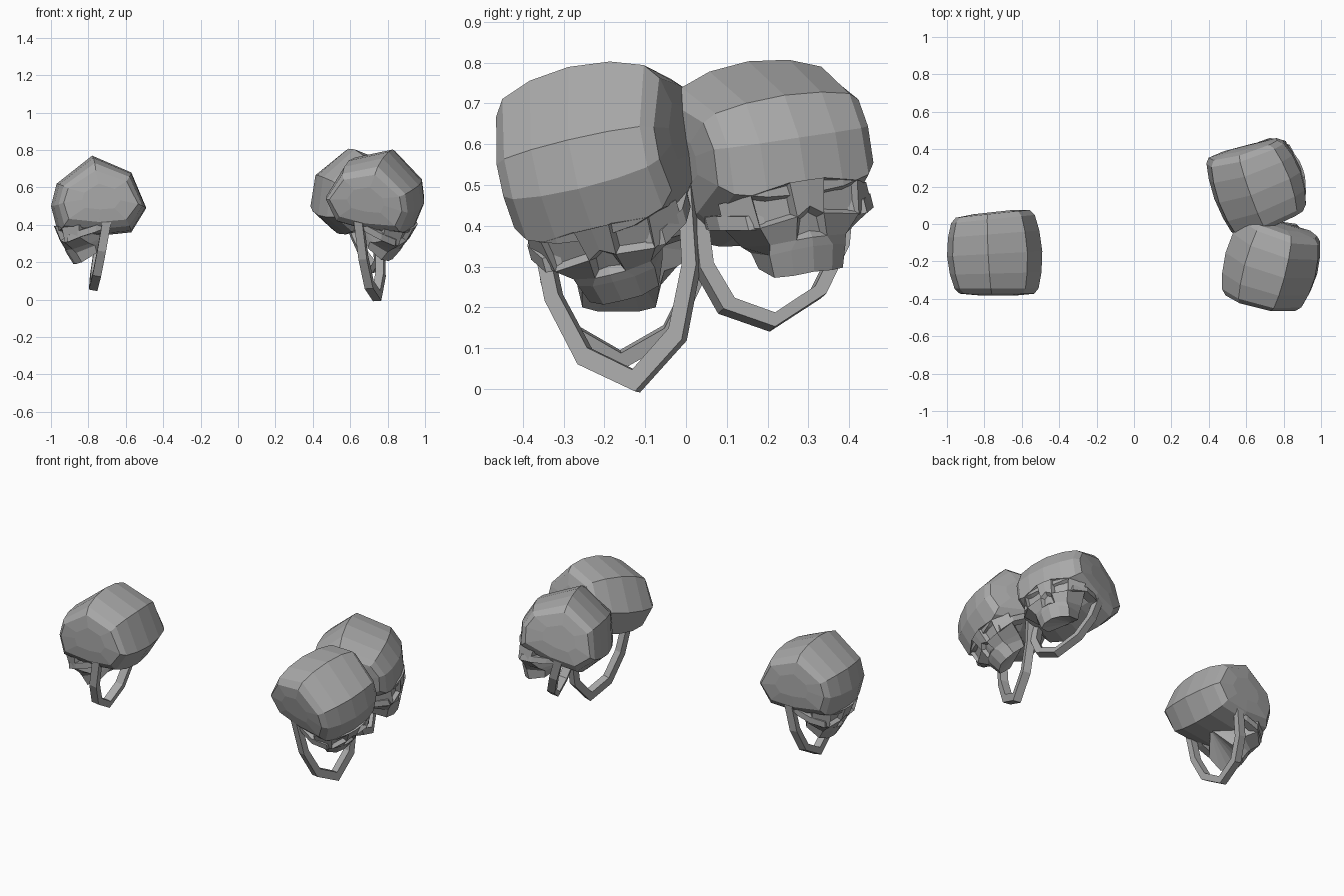
import bpy, bmesh
from math import radians
from mathutils import Matrix, Vector

cube = bpy.data.objects.get("Cube")
if cube:
    bpy.data.objects.remove(cube)

bone = bpy.data.materials.new("bone_grey")
bone.use_nodes = True
GREY = (0.4, 0.4, 0.4, 1)
bone.diffuse_color = GREY
bone.node_tree.nodes["Principled BSDF"].inputs["Base Color"].default_value = GREY


def finish(bm, name, pose):
    bmesh.ops.remove_doubles(bm, verts=bm.verts, dist=0.0005)
    bmesh.ops.recalc_face_normals(bm, faces=bm.faces)
    mesh = bpy.data.meshes.new(name)
    bm.to_mesh(mesh)
    bm.free()
    mesh.materials.append(bone)
    obj = bpy.data.objects.new(name, mesh)
    obj.matrix_world = pose
    bpy.context.scene.collection.objects.link(obj)


def loft(bm, rings):
    """Skin closed rings and cap both ends."""
    rings = [[bm.verts.new(p) for p in ring] for ring in rings]
    n = len(rings[0])
    for a, b in zip(rings, rings[1:]):
        for i in range(n):
            j = (i + 1) % n
            bm.faces.new((a[i], a[j], b[j], b[i]))
    bm.faces.new(rings[0])
    bm.faces.new(rings[-1])


# Local axes: +x forward, y across, z up
PROFILE = [(.21, .12), (.02, .27), (-.19, .18), (-.27, -.01),
           (-.19, -.14), (0, -.16), (.205, -.135), (.24, 0)]
# Across, length scale, height scale
SLICES = [(0, 1, 1), (.105, .96, .95), (.185, .88, .82), (.213, .78, .64),
          (.222, .4, .32)]


def cranium(name, pose):
    bm = bmesh.new()
    slices = [(-s, kf, ku) for s, kf, ku in SLICES[:0:-1]] + SLICES
    rings = []
    for s, kf, ku in slices:
        ring = []
        for f, u in PROFILE:
            x, z = -.02 + (f + .02) * kf, .05 + (u - .05) * ku
            ring.append((x, s * (1 - .25 * x), z))
        rings.append(ring)
    loft(bm, rings)
    finish(bm, name, pose)


# Half rows of the face from brow to teeth: (across, forward, up)
ROWS = [
    [(0, .225, -.105), (.045, .222, -.105), (.14, .19, -.115), (.195, .1, -.1)],
    [(0, .2, -.165), (.035, .19, -.185), (.13, .172, -.195), (.195, .1, -.165)],
    [(0, .165, -.235), (.04, .16, -.235), (.1, .13, -.23), (.14, .04, -.2)],
    [(0, .155, -.255), (.055, .145, -.255), (.1, .11, -.25), (.108, .01, -.21)],
    [(0, .12, -.31), (.05, .11, -.31), (.09, .08, -.3), (.095, 0, -.25)],
]


def face(name, pose):
    bm = bmesh.new()
    grid = []
    for row in ROWS:
        full = [(-s, f, u) for s, f, u in row[:0:-1]] + row
        grid.append([bm.verts.new((f, s, u)) for s, f, u in full])
    eyes, nose = [], []
    for r, (a, b) in enumerate(zip(grid, grid[1:])):
        for c in range(6):
            q = bm.faces.new((a[c], a[c + 1], b[c + 1], b[c]))
            if r == 0 and c in (1, 4):
                eyes.append(q)
            elif r == 1 and c in (2, 3):
                nose.append(q)
    # Close the back to a point inside the skull
    core = bm.verts.new((-.08, 0, -.14))
    rim = ([g[0] for g in grid] + grid[-1][1:] +
           [g[-1] for g in grid[-2::-1]] + grid[0][-2:0:-1])
    for i, v in enumerate(rim):
        bm.faces.new((v, rim[(i + 1) % len(rim)], core))
    bmesh.ops.recalc_face_normals(bm, faces=bm.faces)
    # Sunken eye sockets and nose opening
    for region, rimwidth, sink in ((eyes, .012, .025), (nose, .016, .022)):
        bmesh.ops.inset_region(bm, faces=region, thickness=rimwidth)
        inner = {v for q in region for v in q.verts}
        for v in inner:
            v.co += Vector((-.86, 0, .3)) * sink
    finish(bm, name, pose)


def cheek_arch(name, pose, side):
    bm = bmesh.new()
    path = [(.16, .15, -.175), (.09, .196, -.145), (.01, .196, -.12), (-.06, .18, -.09)]
    rings = []
    for x, y, z in path:
        rings.append([(x, side * (y + a), z + b) for a, b in
                      ((-.04, -.02), (.006, -.018), (.006, .018), (-.04, .02))])
    loft(bm, rings)
    finish(bm, name, pose)


# Angular hoop of the open lower jaw: (width share, drop share)
OUTER = [(1, 0), (.93, .45), (.64, .8), (0, 1)]
INNER = [(.84, 0), (.76, .43), (.5, .73), (0, .89)]


def lower_jaw(name, pose, chin):
    bm = bmesh.new()
    hinge = Vector((-.05, 0, -.07))
    drop = Vector(chin) - hinge
    depth = Vector((-drop.z, 0, drop.x)).normalized() * .023

    def mirrored(path):
        return path + [(-s, t) for s, t in path[-2::-1]]

    rings = []
    for (so, to), (si, ti) in zip(mirrored(OUTER), mirrored(INNER)):
        o = hinge + drop * to + Vector((0, so * .212, 0))
        i = hinge + drop * ti + Vector((0, si * .212, 0))
        rings.append([o - depth, o + depth, i + depth, i - depth])
    loft(bm, rings)
    finish(bm, name, pose)


# Three skulls: place, turn (yaw, roll, pitch), chin of the open jaw
SKULLS = {
    "front_left": ((.75, -.213, .535), (-15, 13, 11), (.075, -.035, -.544)),
    "back_left": ((.672, .209, .543), (20, 8, -18), (-.06, -.075, -.39)),
    "right": ((-.76, -.16, .5), (183, 0, 0), (.015, 0, -.45)),
}
for label, (place, turn, chin) in SKULLS.items():
    yaw, roll, pitch = (radians(a) for a in turn)
    pose = (Matrix.Translation(place) @ Matrix.Rotation(yaw, 4, 'Z')
            @ Matrix.Rotation(roll, 4, 'X') @ Matrix.Rotation(pitch, 4, 'Y'))
    cranium(label + "_cranium", pose)
    face(label + "_face", pose)
    lower_jaw(label + "_lower_jaw", pose, chin)
    for side, word in ((1, "a"), (-1, "b")):
        cheek_arch(label + "_cheek_arch_" + word, pose, side)
